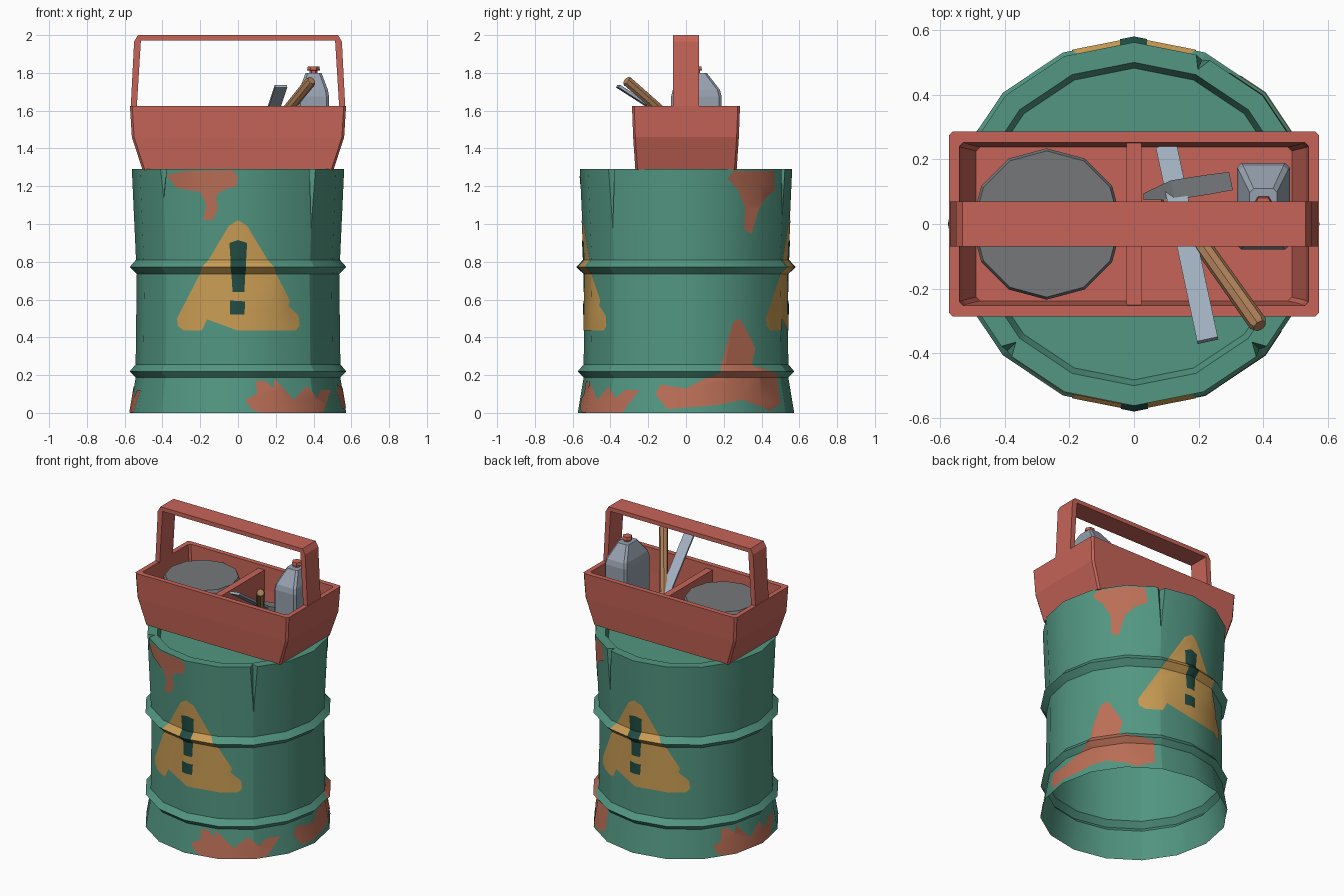
import bpy, bmesh, math
from mathutils import Vector

if "Cube" in bpy.data.objects:
    bpy.data.objects.remove(bpy.data.objects["Cube"])


def material(name, r, g, b):
    lin = [((c / 255 + 0.055) / 1.055) ** 2.4 for c in (r, g, b)]
    m = bpy.data.materials.new(name)
    m.diffuse_color = (*lin, 1)
    m.use_nodes = True
    m.node_tree.nodes["Principled BSDF"].inputs["Base Color"].default_value = m.diffuse_color
    return m


GREEN = material("barrel green", 82, 150, 129)
RED = material("toolbox red", 198, 100, 88)
RUST = material("rust", 186, 110, 86)
YELLOW = material("sign ochre", 202, 157, 84)
DARK = material("sign dark green", 33, 76, 66)
GREY = material("can grey", 118, 119, 122)
STEEL = material("steel", 158, 172, 188)
PLASTIC = material("canister grey", 150, 160, 174)
WOOD = material("wood", 172, 126, 88)
IRON = material("hammer iron", 118, 121, 125)


def finish(name, bm, mat, smooth=False):
    me = bpy.data.meshes.new(name)
    bm.to_mesh(me)
    bm.free()
    ob = bpy.data.objects.new(name, me)
    me.materials.append(mat)
    bpy.context.collection.objects.link(ob)
    if smooth:
        bpy.ops.object.select_all(action='DESELECT')
        ob.select_set(True)
        bpy.context.view_layer.objects.active = ob
        bpy.ops.object.shade_smooth_by_angle(angle=math.radians(32))
    return ob


def loft(name, rings, mat, smooth=False):
    """Closed solid through rings with equal point counts."""
    bm = bmesh.new()
    vs = [[bm.verts.new(p) for p in r] for r in rings]
    n = len(rings[0])
    for a, b in zip(vs, vs[1:]):
        for i in range(n):
            j = (i + 1) % n
            bm.faces.new((a[i], a[j], b[j], b[i]))
    bm.faces.new(vs[0][::-1])
    bm.faces.new(vs[-1])
    bmesh.ops.recalc_face_normals(bm, faces=bm.faces)
    return finish(name, bm, mat, smooth)


def rect(hx, hy, z, c=0.012, cx=0, cy=0):
    """Rectangle with cut corners."""
    pts = [(hx, -hy + c), (hx, hy - c), (hx - c, hy), (-hx + c, hy),
           (-hx, hy - c), (-hx, -hy + c), (-hx + c, -hy), (hx - c, -hy)]
    return [(cx + x, cy + y, z) for x, y in pts]


def ngon(n, r, z, cx=0, cy=0):
    return [(cx + r * math.cos(2 * math.pi * i / n), cy + r * math.sin(2 * math.pi * i / n), z)
            for i in range(n)]


def section(p, w, t):
    p, w, t = Vector(p), Vector(w), Vector(t)
    return [p - w - t, p + w - t, p + w + t, p - w + t]


# ---- barrel: 16-sided shell following a ribbed profile, angle 0 = front ----
PROFILE = [(0, .573), (.187, .542), (.22, .573), (.257, .542), (.735, .536),
           (.772, .574), (.81, .54), (1.29, .562)]
STEP = 22.5


def radius(z):
    for (z0, r0), (z1, r1) in zip(PROFILE, PROFILE[1:]):
        if z <= z1:
            return r0 + (r1 - r0) * (z - z0) / (z1 - z0)
    return PROFILE[-1][1]


def surface(deg, z, off=0.0, r=None):
    flat = math.cos(math.radians(STEP / 2)) / math.cos(math.radians(deg % STEP - STEP / 2))
    rr = ((radius(z) if r is None else r) + off) * flat
    a = math.radians(deg)
    return (rr * math.sin(a), -rr * math.cos(a), z)


DENTS = {45: .98, 157.5: 1.02, 315: 1.14}      # angle: lower end
columns = []                                   # (angle, side of dent, dent end)
for k in range(16):
    a = k * STEP
    if a in DENTS:
        columns += [(a, -1, DENTS[a]), (a, 0, DENTS[a]), (a, 1, DENTS[a])]
    else:
        columns.append((a, 1, None))


def barrel_point(col, z, r=None):
    a, side, end = col
    if end is None:
        return surface(a, z, r=r)
    t = max(0, (z - end) / (1.29 - end))
    push = -.045 * t if side == 0 and r is None else 0
    return surface(a + side * max(.15, 2.3 * t), z, push, r)


zs = sorted([p[0] for p in PROFILE] + list(DENTS.values()))
rows = [[barrel_point(c, z) for c in columns] for z in zs]
rows.append([barrel_point(c, 1.29, .5) for c in columns])    # rim
rows.append([barrel_point(c, 1.245, .482) for c in columns])  # sunken lid edge
bm = bmesh.new()
grid = [[bm.verts.new(p) for p in row] for row in rows]
n = len(columns)
for lo, hi in zip(grid, grid[1:]):
    for i in range(n):
        bm.faces.new((lo[i], lo[(i + 1) % n], hi[(i + 1) % n], hi[i]))
bm.faces.new(grid[-1])
finish("barrel", bm, GREEN, True)


# ---- painted patches: flat outlines wrapped on the barrel ----
def decal(name, pts, center, mat, off=.003):
    bm = bmesh.new()
    f = bm.faces.new([bm.verts.new((center + math.degrees(math.asin(u / .56)), z, 0)) for u, z in pts])
    f.normal_update()
    if f.normal.z < 0:
        f.normal_flip()
    bmesh.ops.triangulate(bm, faces=bm.faces[:], ngon_method='EAR_CLIP')
    cuts = [((k * STEP, 0, 0), (1, 0, 0)) for k in range(-4, 17)]
    cuts += [((0, z, 0), (0, 1, 0)) for z, _ in PROFILE[1:-1]]
    for co, no in cuts:
        bmesh.ops.bisect_plane(bm, geom=bm.verts[:] + bm.edges[:] + bm.faces[:],
                               plane_co=co, plane_no=no, dist=1e-5)
    for v in bm.verts:
        v.co = surface(v.co.x, v.co.y, off)
    finish(name, bm, mat, True)


SIGN = [(-.34, .5), (-.335, .46), (-.3, .435), (-.2, .435), (-.17, .495), (0, .435), (.32, .435),
        (.343, .46), (.337, .515), (.28, .57), (.29, .595), (.05, .99), (0, 1.02), (-.05, .99)]
BAR = [(-.03, .64), (.035, .64), (.05, .9), (0, .915), (-.047, .9)]
DOT = [(-.045, .52), (.035, .52), (.04, .59), (-.045, .595)]
for side, a in (("front", 0), ("back", 180)):
    decal(side + "_warning_sign", SIGN, a, YELLOW)
    decal(side + "_warning_bar", BAR, a, DARK, .006)
    decal(side + "_warning_dot", DOT, a, DARK, .006)

FOOT = [(.04, .07), (.07, .02), (.12, .002), (.45, .002), (.47, .05), (.5, .12), (.45, .12), (.42, .08),
        (.37, .14), (.3, .07), (.27, .1), (.2, .18), (.19, .13), (.15, .17), (.1, .17), (.1, .1)]
RIM = [(-.38, 1.26), (-.28, 1.28), (-.03, 1.285), (0, 1.25), (-.01, 1.2), (-.08, 1.18), (-.12, 1.15),
       (-.11, 1.08), (-.14, 1.02), (-.19, 1.02), (-.17, 1.1), (-.2, 1.17), (-.33, 1.19)]
SPLASH = [(-.165, .1), (-.14, .15), (0, .13), (.08, .17), (.18, .21), (.22, .36), (.26, .48), (.3, .5),
          (.34, .43), (.38, .34), (.36, .25), (.5, .2), (.5, .05), (.44, .01), (.3, .07), (.15, .04), (-.1, .02)]
DRIP = [(.22, 1.24), (.25, 1.28), (.47, 1.28), (.48, 1.18), (.43, 1.14), (.39, 1.08), (.36, .95),
        (.32, .97), (.32, 1.09), (.28, 1.18)]
decal("front_foot_rust", FOOT, 0, RUST)
decal("left_foot_rust", FOOT, 228, RUST)
decal("front_rim_rust", RIM, 0, RUST)
decal("right_foot_rust", SPLASH, 90, RUST)
decal("right_rim_rust", DRIP, 90, RUST)

# ---- toolbox: hollow tapered tray, divider and carrying handle ----
loft("toolbox_tray", [rect(.505, .268, 1.285), rect(.562, .28, 1.46), rect(.572, .286, 1.625),
                      rect(.54, .252, 1.625), rect(.53, .248, 1.47), rect(.488, .238, 1.325)], RED)
loft("toolbox_divider", [rect(.023, .246, 1.32, .001), rect(.023, .25, 1.6, .001)], RED)
half = [(.568, 1.615), (.55, 1.965), (.53, 2.0)]
inner = [(.514, 1.972), (.536, 1.615)]
outline = [(-x, z) for x, z in half] + half[::-1] + inner[::-1] + [(-x, z) for x, z in inner]
loft("toolbox_handle", [[(x, y, z) for x, z in outline] for y in (-.07, .07)], RED)

# ---- contents ----
loft("round_can", [ngon(12, .234, 1.34, -.27), ngon(12, .234, 1.565, -.27), ngon(12, .226, 1.58, -.27)], GREY)

CX, CY = .4, .055
loft("canister", [rect(.082, .134, 1.325, .014, CX, CY), rect(.082, .134, 1.675, .014, CX, CY),
                  rect(.076, .125, 1.71, .014, CX, CY), rect(.042, .055, 1.8, .012, CX, CY)], PLASTIC)
loft("canister_cap", [ngon(6, .022, 1.795, CX, CY), ngon(6, .022, 1.812, CX, CY),
                      ngon(6, .034, 1.814, CX, CY), ngon(6, .03, 1.835, CX, CY)], RED)

# hammer: round wooden shaft, iron head with a tapered tip
top, low = Vector((.385, -.31, 1.755)), Vector((.105, .085, 1.41))
q = (low - top).to_track_quat('Z', 'Y')
shaft = [[top + q @ Vector(p) for p in ngon(8, r, z)]
         for r, z in ((.022, -.008), (.029, .004), (.026, (low - top).length))]
loft("hammer_shaft", shaft, WOOD, True)
loft("hammer_head", [section((.03, .085, 1.39), (0, .01, 0), (0, 0, .008)),
                     section((.12, .105, 1.42), (-.006, .03, 0), (0, 0, .035)),
                     section((.23, .122, 1.425), (-.006, .03, 0), (0, 0, .035)),
                     section((.30, .133, 1.425), (-.006, .028, 0), (0, 0, .032))], IRON)

# flat steel bar leaning over the front edge
a, b = Vector((.228, -.36, 1.73)), Vector((.1, .24, 1.345))
w = Vector((.032, .007, 0))
t = (b - a).cross(w).normalized() * .008
loft("steel_bar", [section(a, w, t), section(b, w, t)], STEEL)
